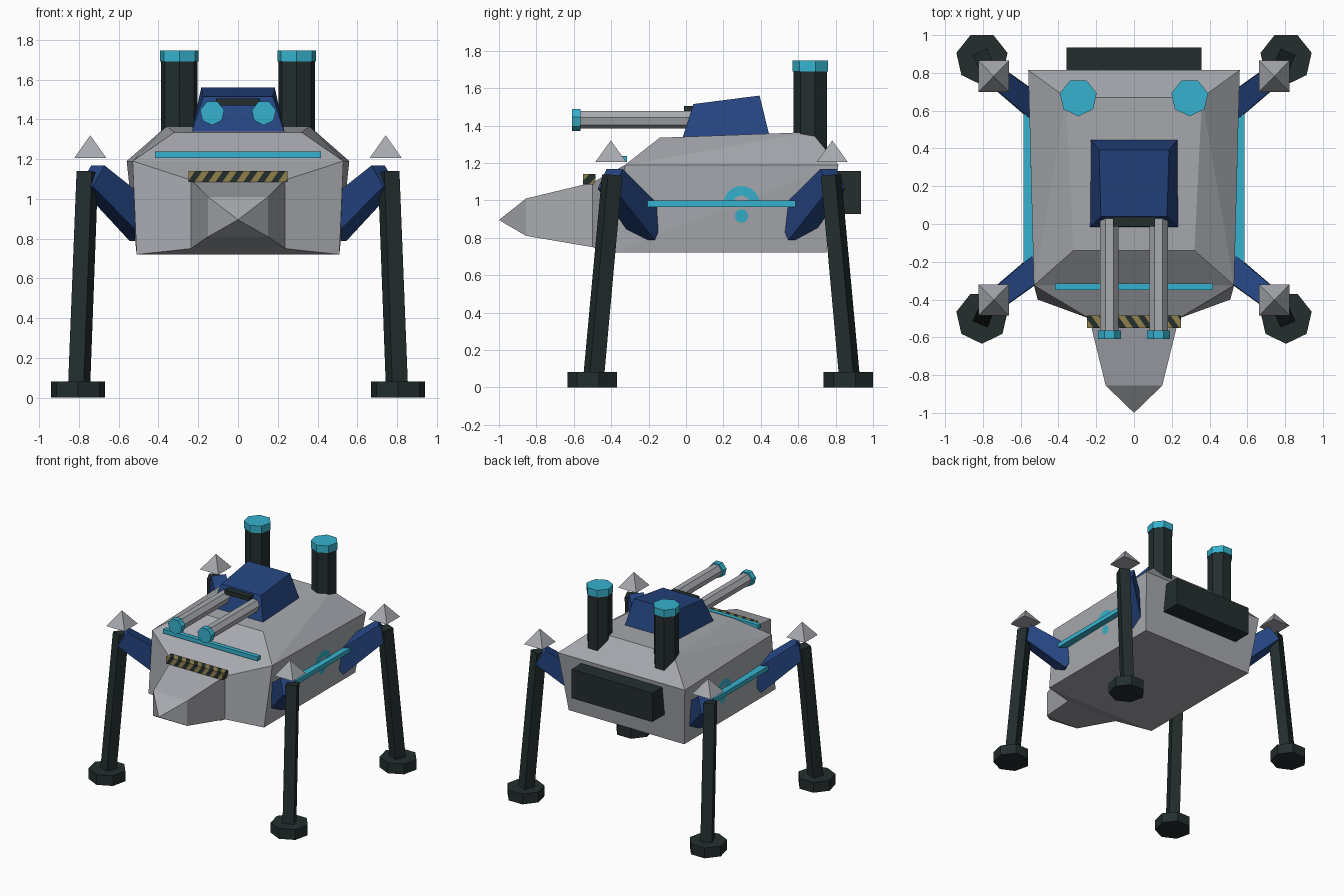
import bpy, bmesh, math
from mathutils import Vector

if "Cube" in bpy.data.objects:
    bpy.data.objects.remove(bpy.data.objects["Cube"])


def material(name, rgb):
    m = bpy.data.materials.new(name)
    m.diffuse_color = (*rgb, 1)
    m.use_nodes = True
    m.node_tree.nodes["Principled BSDF"].inputs["Base Color"].default_value = m.diffuse_color
    return m


GREY = material("hull grey", (0.39, 0.40, 0.43))
BLUE = material("deep blue", (0.018, 0.058, 0.216))
DARK = material("dark metal", (0.017, 0.027, 0.027))
CYAN = material("cyan light", (0.037, 0.45, 0.62))
YELLOW = material("warning yellow", (0.28, 0.216, 0.07))


def finish(name, bm, *mats):
    bmesh.ops.recalc_face_normals(bm, faces=bm.faces)
    me = bpy.data.meshes.new(name)
    bm.to_mesh(me)
    bm.free()
    for m in mats:
        me.materials.append(m)
    ob = bpy.data.objects.new(name, me)
    bpy.context.collection.objects.link(ob)
    return ob


def loft(name, rings, mat):
    """Skin matching rings of points; a one-point ring makes a tip."""
    bm = bmesh.new()
    vs = [[bm.verts.new(p) for p in r] for r in rings]
    for a, b in zip(vs, vs[1:]):
        n = len(a)
        for i in range(n):
            j = (i + 1) % n
            bm.faces.new([a[i], a[j], b[0]] if len(b) == 1 else [a[i], a[j], b[j], b[i]])
    for r in (vs[0], vs[-1]):
        if len(r) > 2:
            bm.faces.new(r)
    return finish(name, bm, mat)


def rect_z(x, y0, y1, z):
    return [(-x, y0, z), (x, y0, z), (x, y1, z), (-x, y1, z)]


def rect_y(x, y, z0, z1):
    return [(-x, y, z0), (x, y, z0), (x, y, z1), (-x, y, z1)]


def box(name, x0, x1, y0, y1, z0, z1, mat):
    return loft(name, [[(x0, y0, z), (x1, y0, z), (x1, y1, z), (x0, y1, z)] for z in (z0, z1)], mat)


def tube(name, a, b, r, mat):
    """Seven-sided cylinder, upright or pointing forward."""
    a, b = Vector(a), Vector(b)
    upright = abs(b.z - a.z) > 0.001
    rings = []
    for c in (a, b):
        ring = []
        for k in range(7):
            t = -math.pi / 2 + k * math.tau / 7
            u, v = r * math.cos(t), r * math.sin(t)
            ring.append(c + (Vector((u, v, 0)) if upright else Vector((u, 0, v))))
        rings.append(ring)
    return loft(name, rings, mat)


def beam(name, a, b, size_a, size_b, mat):
    """Four-sided tapered beam between two points."""
    a, b = Vector(a), Vector(b)
    d = (b - a).normalized()
    side = d.cross(Vector((0, 0, 1))).normalized()
    up = side.cross(d)
    rings = [[c + side * (w / 2 * i) + up * (h / 2 * j) for i, j in ((-1, -1), (1, -1), (1, 1), (-1, 1))]
             for c, (w, h) in ((a, size_a), (b, size_b))]
    return loft(name, rings, mat)


# Main hull
bm = bmesh.new()
for x, y, z in ((.51, -.40, .72), (.51, .75, .72), (.53, -.325, 1.19),
                (.56, .815, 1.19), (.32, -.14, 1.335), (.36, .67, 1.365)):
    bm.verts.new((x, y, z))
    bm.verts.new((-x, y, z))
bmesh.ops.convex_hull(bm, input=bm.verts)
bmesh.ops.dissolve_limit(bm, angle_limit=0.01, verts=bm.verts, edges=bm.edges)
finish("hull", bm, GREY)

# Snout flowing out of the hull front
loft("snout", [[(-.51, -.40, .72), (.51, -.40, .72), (.53, -.325, 1.19), (-.53, -.325, 1.19)],
               rect_y(.237, -.50, .75, 1.095), rect_y(.15, -.855, .81, 1.01), [(0, -1, .895)]], GREY)

# Turret with visor and twin guns
loft("turret", [rect_z(.235, -.02, .45, 1.33),
                [(-.175, .04, 1.515), (.175, .04, 1.515), (.185, .393, 1.56), (-.185, .393, 1.56)]], BLUE)
box("visor", -.11, .11, -.012, .06, 1.47, 1.505, DARK)
for s in (-1, 1):
    tube("gun_barrel", (s * .13, .06, 1.433), (s * .13, -.57, 1.433), .05, GREY)
    tube("gun_muzzle", (s * .13, -.565, 1.433), (s * .13, -.61, 1.433), .062, CYAN)

# Rear stacks and rear pack
for s in (-1, 1):
    tube("rear_stack", (s * .295, .67, 1.2), (s * .295, .67, 1.69), .094, DARK)
    tube("stack_cap", (s * .295, .67, 1.69), (s * .295, .67, 1.747), .1, CYAN)
box("rear_pack", -.357, .357, .70, .935, .927, 1.157, DARK)

# Light strips
box("front_light", -.417, .417, -.35, -.315, 1.205, 1.238, CYAN)
for s in (-1, 1):
    box("side_light", *sorted((s * .515, s * .585)), -.225, .595, .965, 1.0, CYAN)


# Painted half ring and dot on each flank
def flank(s, y, z):
    u, v = (y + .37) / 1.15, (z - .72) / .47
    return (s * (.514 + .02 * v + .03 * min(u, v)), y, z)


for s in (-1, 1):
    bm = bmesh.new()
    arc = [[bm.verts.new(flank(s, .297 + r * math.cos(t), .98 + r * math.sin(t))) for r in (.045, .097)]
           for t in (math.pi * k / 10 for k in range(11))]
    for a, b in zip(arc, arc[1:]):
        bm.faces.new((a[0], a[1], b[1], b[0]))
    bm.faces.new([bm.verts.new(flank(s, .297 + .036 * math.cos(k * math.tau / 12),
                                     .916 + .036 * math.sin(k * math.tau / 12))) for k in range(12)])
    for f in bm.faces:
        f.normal_update()
        if f.normal.x * s < 0:
            f.normal_flip()
    me = bpy.data.meshes.new("side_marking")
    bm.to_mesh(me)
    bm.free()
    me.materials.append(CYAN)
    bpy.context.collection.objects.link(bpy.data.objects.new("side_marking", me))

# Warning bar with slanted stripes cut in
bar = box("warning_bar", -.25, .25, -.55, -.485, 1.085, 1.14, YELLOW)
bar.data.materials.append(DARK)
bm = bmesh.new()
bm.from_mesh(bar.data)
slant, pitch = Vector((1, .7, -.7)), .035
base = slant.dot(Vector((-.25, -.55, 1.14)))
for k in range(1, 20):
    p = Vector((base + k * pitch, 0, 0))
    bmesh.ops.bisect_plane(bm, geom=bm.verts[:] + bm.edges[:] + bm.faces[:], plane_co=p, plane_no=slant)
for f in bm.faces:
    f.material_index = math.floor((slant.dot(f.calc_center_median()) - base) / pitch) % 2
bm.to_mesh(bar.data)
bm.free()

# Four legs: thigh, shank, foot and knee spike
for s in (-1, 1):
    for name, f in (("front", -1), ("rear", 1)):
        def at(x, y, z):
            return (s * x, .19 + f * y, z)
        beam(name + "_thigh", at(.46, .38, .86), at(.735, .595, 1.115), (.14, .18), (.11, .13), BLUE)
        beam(name + "_shank", at(.758, .585, 1.135), at(.80, .685, .04), (.083, .083), (.085, .085), DARK)
        fx, fy, _ = at(.805, .685, 0)
        tube(name + "_foot", (fx, fy, 0), (fx, fy, .082), .139, DARK)
        cx, cy, _ = at(.743, .592, 0)
        loft(name + "_knee_spike", [[(cx + i * .081, cy + j * .083, 1.205)
                                     for i, j in ((-1, -1), (1, -1), (1, 1), (-1, 1))],
                                    [(cx, cy, 1.32)]], GREY)
